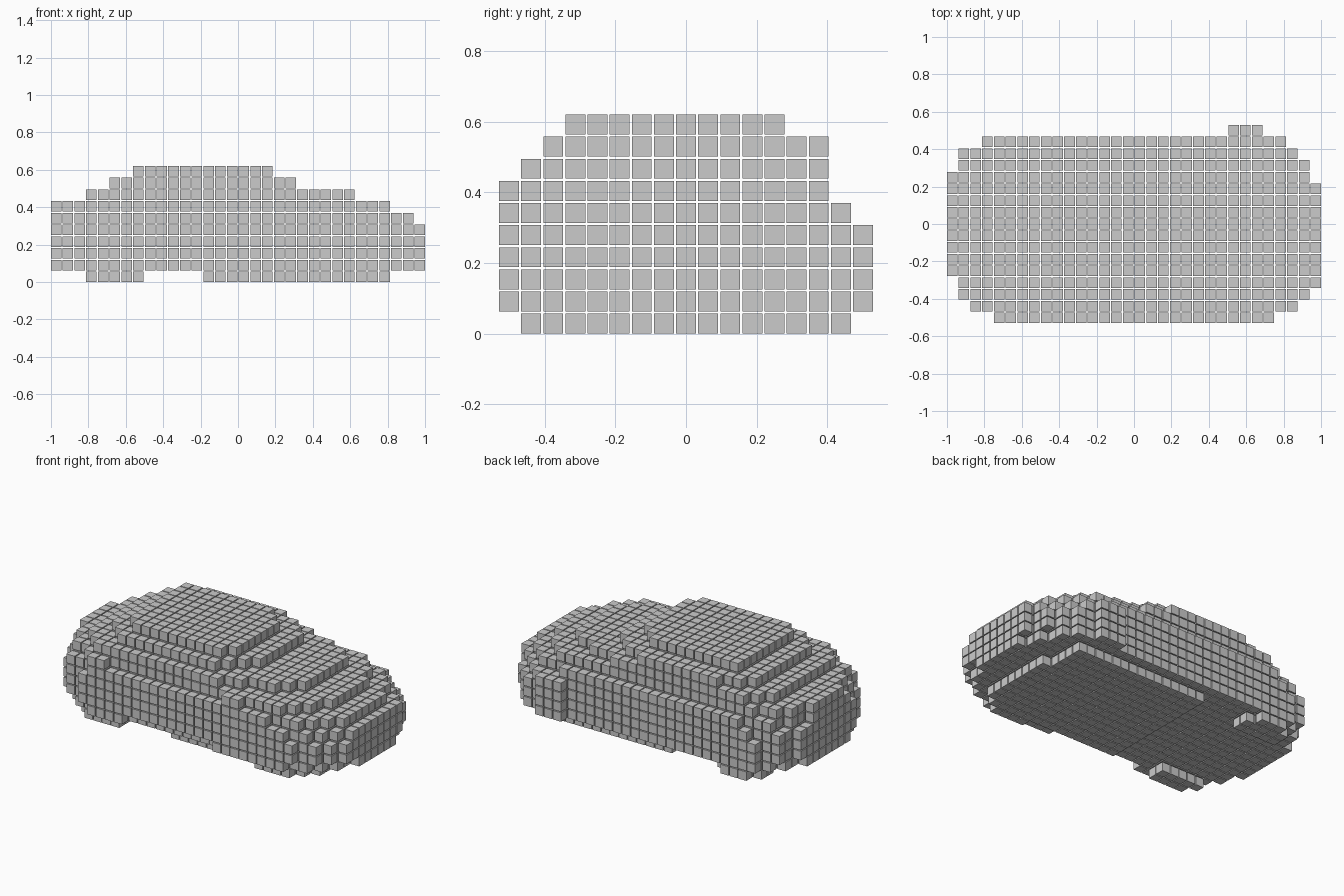
import bpy
import bmesh
from mathutils import Matrix

if "Cube" in bpy.data.objects:
    bpy.data.objects.remove(bpy.data.objects["Cube"])

PITCH = 2 / 31.9          # block spacing
SIZE = PITCH * 0.9        # block edge, leaving a thin gap


def box(i0, i1, j0, j1, k0, k1):
    """Filled range of grid cells, ends included."""
    return {(i, j, k) for i in range(i0, i1 + 1)
            for j in range(j0, j1 + 1) for k in range(k0, k1 + 1)}


def slab(k0, k1, i0, i1, j0, rear, front):
    """Rounded layer: one digit per row gives the trim at the rear and the front."""
    cells = set()
    for n, (r, f) in enumerate(zip(rear, front)):
        cells |= box(i0 + int(r), i1 - int(f), j0 + n, j0 + n, k0, k1)
    return cells


def make_part(name, cells):
    """One mesh of separate cubes."""
    bm = bmesh.new()
    for i, j, k in sorted(cells):
        centre = (-1 + SIZE / 2 + PITCH * i, PITCH * (j - 8), SIZE / 2 + PITCH * k)
        bmesh.ops.create_cube(bm, size=SIZE, matrix=Matrix.Translation(centre))
    mesh = bpy.data.meshes.new(name)
    bm.to_mesh(mesh)
    bm.free()
    bpy.context.collection.objects.link(bpy.data.objects.new(name, mesh))


# Underside: front floor, stepped back at the nose corners
floor = box(13, 27, 2, 14, 0, 0) | box(28, 28, 3, 10, 0, 0)
make_part("floor", floor)

# Wheels: contact patches and the bulging front wheel
make_part("front_wheel_right", box(23, 26, 1, 1, 0, 0))
make_part("rear_wheel_right", box(4, 7, 1, 1, 0, 0) | box(3, 7, 2, 2, 0, 0))
make_part("rear_wheel_left", box(3, 7, 13, 14, 0, 0) | box(4, 6, 15, 15, 0, 0))
make_part("front_wheel_left", box(24, 26, 16, 16, 1, 4))

# Bumper layer: sills tucked in between the wheels, rounder nose and tail
bumper = slab(1, 1, 0, 31, 1, "321100000001123", "321100000011223")
bumper |= box(5, 8, 0, 0, 1, 1) | box(19, 26, 0, 0, 1, 1)
bumper |= box(17, 28, 15, 15, 1, 1)
bumper |= box(4, 14, 15, 15, 1, 1)
make_part("bumper", bumper)

# Lower body with rounded nose and tail
make_part("lower_body", slab(2, 3, 0, 31, 0, "4211000000000113", "4210000000001123")
          | slab(4, 4, 0, 31, 0, "4211000000000114", "5321000000001234"))

# Shoulder line, narrower towards the nose
make_part("shoulder", slab(5, 5, 0, 30, 0, "5221100000011225", "6321000000011236"))

# Hood, boot and window line, plus the side mirror and rear flare
waist = slab(6, 6, 0, 28, 1, "42211000001124", "32110000001123")
waist |= box(20, 21, 0, 0, 6, 6) | box(5, 6, 0, 0, 6, 6)
make_part("hood_and_boot", waist)

# Cabin in two tapering layers
cabin = slab(7, 7, 3, 25, 1, "21000000000012", "75210000000136")
cabin |= slab(8, 8, 5, 20, 2, "2100000000013", "3210000000124")
make_part("cabin", cabin)

# Roof
make_part("roof", slab(9, 9, 7, 18, 3, "1000000000", "1000000012"))
